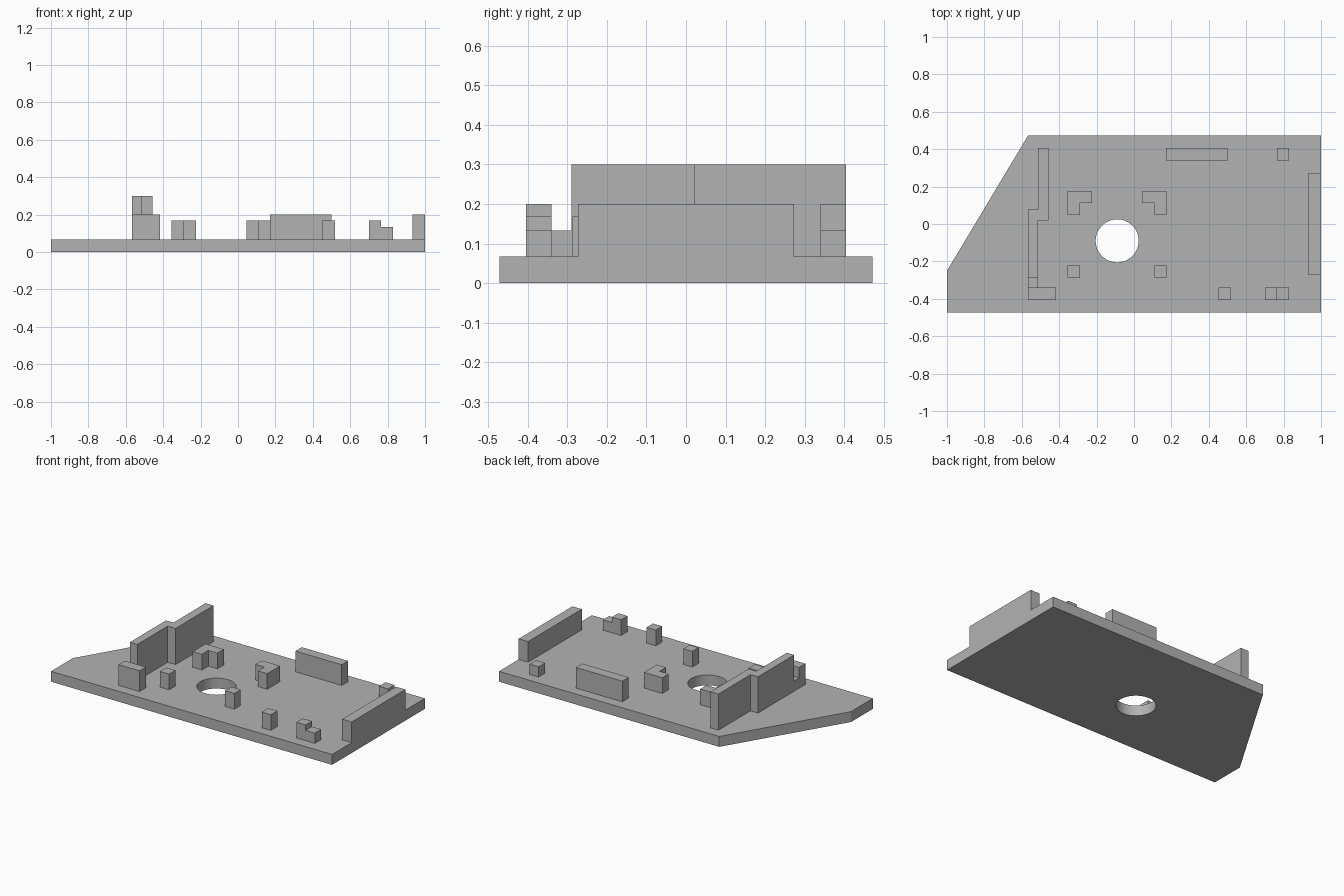
import bpy
import bmesh

cube = bpy.data.objects.get("Cube")
if cube:
    bpy.data.objects.remove(cube, do_unlink=True)

grey = bpy.data.materials.new("plain grey")
grey.use_nodes = True
grey.diffuse_color = (0.45, 0.45, 0.45, 1)
grey.node_tree.nodes["Principled BSDF"].inputs["Base Color"].default_value = (0.45, 0.45, 0.45, 1)

BASE = 0.067   # plate thickness
LOW, MID, HIGH, TALL = 0.133, 0.168, 0.2, 0.3


def prism(name, outline, top, bottom=BASE):
    """Extrude a counter-clockwise outline straight up."""
    bm = bmesh.new()
    face = bm.faces.new([bm.verts.new((x, y, bottom)) for x, y in outline])
    lid = bmesh.ops.extrude_face_region(bm, geom=[face], use_keep_orig=True)["geom"]
    for v in lid:
        if isinstance(v, bmesh.types.BMVert):
            v.co.z = top
    bmesh.ops.recalc_face_normals(bm, faces=bm.faces)
    mesh = bpy.data.meshes.new(name)
    bm.to_mesh(mesh)
    bm.free()
    obj = bpy.data.objects.new(name, mesh)
    mesh.materials.append(grey)
    bpy.context.collection.objects.link(obj)
    return obj


def box(name, x0, x1, y0, y1, top):
    return prism(name, [(x0, y0), (x1, y0), (x1, y1), (x0, y1)], top)


# Base plate with one slanted corner
plate = prism("base_plate", [(-1, -0.472), (1, -0.472), (1, 0.472),
                             (-0.567, 0.472), (-1, -0.25)], BASE, 0)

# Round hole through the plate
bpy.ops.mesh.primitive_cylinder_add(vertices=64, radius=0.115, depth=1,
                                    location=(-0.09, -0.09, 0))
cutter = bpy.context.object
cutter.name = "hole_cutter"
cutter.data.materials.append(grey)
cut = plate.modifiers.new("hole", 'BOOLEAN')
cut.operation = 'DIFFERENCE'
cut.solver = 'EXACT'
cut.object = cutter
bpy.ops.object.select_all(action='DESELECT')
plate.select_set(True)
bpy.context.view_layer.objects.active = plate
bpy.ops.object.modifier_apply(modifier=cut.name)
bpy.data.objects.remove(cutter, do_unlink=True)
bpy.ops.object.shade_smooth_by_angle()

# Tall staggered wall beside the slanted corner
x0, x1, x2 = -0.567, -0.514, -0.458
prism("staggered_wall", [(x0, -0.29), (x1, -0.29), (x1, 0.02), (x2, 0.02),
                         (x2, 0.405), (x1, 0.405), (x1, 0.078), (x0, 0.078)], TALL)
box("wall_link", x0, x1, -0.34, -0.29, LOW)
box("wall_foot", x0, -0.417, -0.405, -0.34, HIGH)

# Straight walls along the end and the back
box("end_wall", 0.933, 1, -0.273, 0.273, HIGH)
box("back_wall", 0.17, 0.5, 0.34, 0.405, HIGH)

# Angled and square posts around the hole, mirrored about its centre line
for side, sign in (("right", -1), ("left", 1)):
    outer, inner, arm = [-0.09 + sign * d for d in (0.265, 0.2, 0.135)]
    prism(f"{side}_angled_post", [(outer, 0.047), (inner, 0.047), (inner, 0.112),
                                  (arm, 0.112), (arm, 0.177), (outer, 0.177)], MID)
    box(f"{side}_square_post", min(outer, inner), max(outer, inner), -0.287, -0.222, MID)

# Small blocks near the front and back edges
box("front_post", 0.453, 0.518, -0.405, -0.34, MID)
box("front_step_high", 0.7, 0.765, -0.405, -0.34, MID)
box("front_step_low", 0.765, 0.83, -0.405, -0.34, LOW)
box("back_block", 0.765, 0.83, 0.34, 0.405, LOW)
